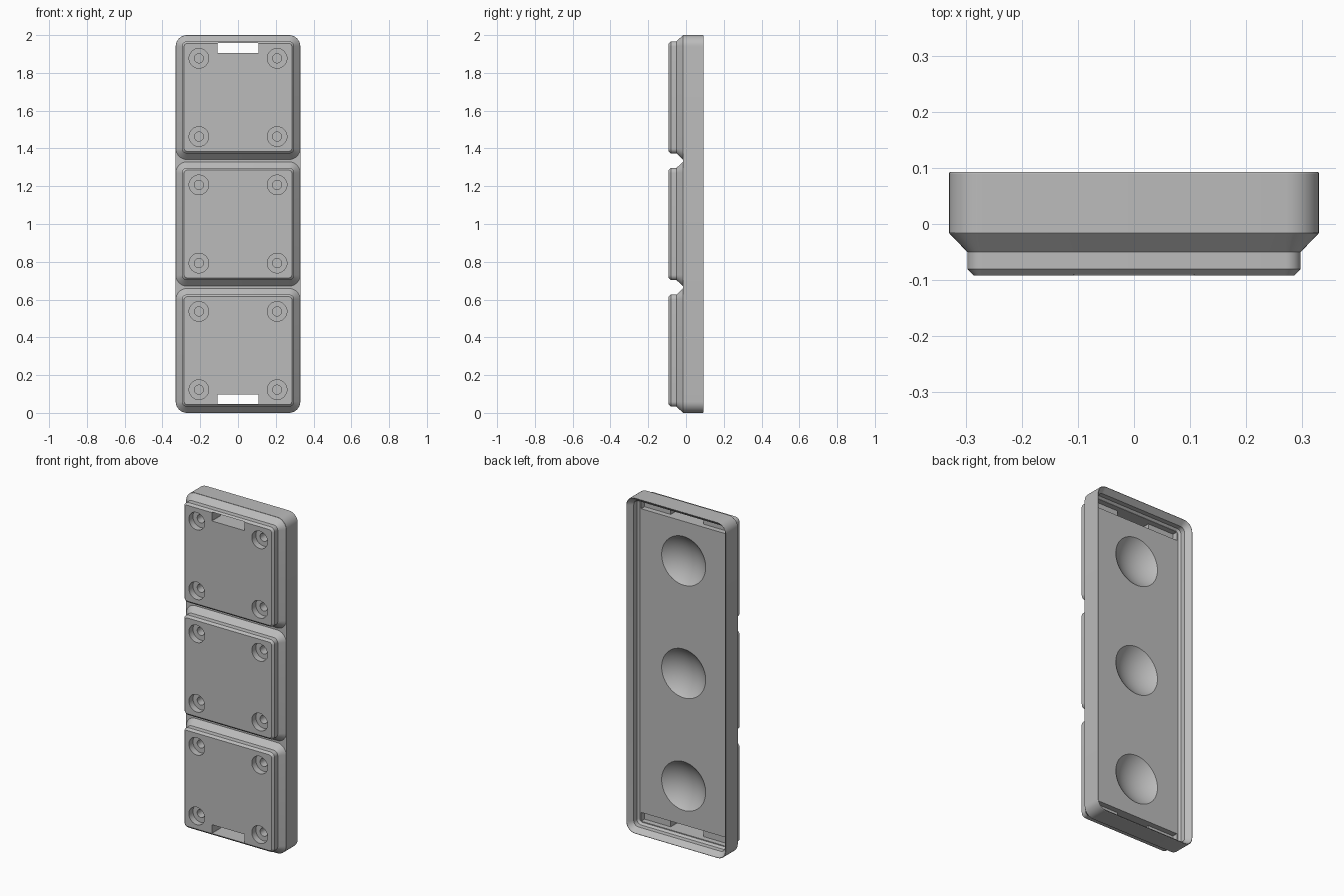
import bpy, bmesh, math
from mathutils import Matrix

cube = bpy.data.objects.get("Cube")
if cube:
    bpy.data.objects.remove(cube, do_unlink=True)

grey = bpy.data.materials.new("light grey")
grey.use_nodes = True
GREY = (0.5, 0.5, 0.5, 1)
grey.diffuse_color = GREY
grey.node_tree.nodes["Principled BSDF"].inputs["Base Color"].default_value = GREY

W = 0.33        # half width of the tray
FLOOR = 0.022   # depth of the tray floor
FRONT = -0.092  # front plane of the feet
CELLS = (W, 1, 2 - W)


def finish(name, bm):
    bmesh.ops.remove_doubles(bm, verts=bm.verts, dist=1e-5)
    bmesh.ops.recalc_face_normals(bm, faces=bm.faces)
    me = bpy.data.meshes.new(name)
    bm.to_mesh(me)
    bm.free()
    ob = bpy.data.objects.new(name, me)
    bpy.context.collection.objects.link(ob)
    me.materials.append(grey)
    return ob


def loft(name, rings, x=0, z=0, steps=8):
    """Solid through rounded rectangles (half width, half height, radius, y)."""
    bm = bmesh.new()
    loops = []
    for w, h, r, y in rings:
        loop = []
        for q, (sx, sz) in enumerate(((1, 1), (-1, 1), (-1, -1), (1, -1))):
            for i in range(steps + 1):
                a = (q + i / steps) * math.pi / 2
                loop.append(bm.verts.new((x + sx * (w - r) + r * math.cos(a), y,
                                          z + sz * (h - r) + r * math.sin(a))))
        loops.append(loop)
    n = len(loops[0])
    for a, b in zip(loops, loops[1:]):
        for i in range(n):
            j = (i + 1) % n
            bm.faces.new((a[i], a[j], b[j], b[i]))
    bm.faces.new(loops[0])
    bm.faces.new(loops[-1])
    return finish(name, bm)


def combine(target, other, operation):
    mod = target.modifiers.new("cut", 'BOOLEAN')
    mod.operation = operation
    mod.solver = 'EXACT'
    mod.object = other
    bpy.context.view_layer.objects.active = target
    bpy.ops.object.modifier_apply(modifier=mod.name)
    bpy.data.objects.remove(other, do_unlink=True)


def inset(half, d, y):
    return (W - d, half - d, 0.06 - d, y)


# Tray with a stepped lip around its open back
tray = loft("wall_tray", [inset(1, d, y) for d, y in (
    (0, -0.016), (0, 0.090), (0.002, 0.093), (0.004, 0.093), (0.030, 0.063),
    (0.030, 0.034), (0.041, FLOOR))], z=1)

# Three stepped feet
for z in CELLS:
    foot = loft("foot", [inset(W, d, y) for d, y in (
        (0.045, FRONT), (0.033, -0.080), (0.033, -0.050), (0.001, -0.017),
        (0.012, -0.005))], z=z)
    combine(tray, foot, 'UNION')

# Stepped holes in the feet, and finger dishes in the floor
dish, depth = 0.145, 0.055
ball = (dish ** 2 + depth ** 2) / (2 * depth)
for z in CELLS:
    for sx in (-1, 1):
        for sz in (-1, 1):
            hole = loft("hole", [(r, r, r, y) for r, y in (
                (0.052, -0.11), (0.052, -0.054), (0.024, -0.054), (0.024, 0.003))],
                x=sx * 0.207, z=z + sz * 0.207)
            combine(tray, hole, 'DIFFERENCE')
    bm = bmesh.new()
    bmesh.ops.create_uvsphere(bm, u_segments=64, v_segments=48, radius=ball)
    bmesh.ops.transform(bm, verts=bm.verts, matrix=Matrix.Translation(
        (0, FLOOR + ball - depth, z)) @ Matrix.Rotation(math.pi / 2, 4, 'X'))
    combine(tray, finish("dish", bm), 'DIFFERENCE')

# Grooves at both ends of the floor, open through the middle
for z in (0.072, 1.931):
    for w, y in ((0.28, -0.010), (0.108, -0.12)):
        slot = loft("slot", [(w, 0.026, 0.001, y), (w, 0.026, 0.001, 0.030)], z=z, steps=1)
        combine(tray, slot, 'DIFFERENCE')

tray.select_set(True)
bpy.context.view_layer.objects.active = tray
bpy.ops.object.shade_smooth_by_angle(angle=math.radians(30))
